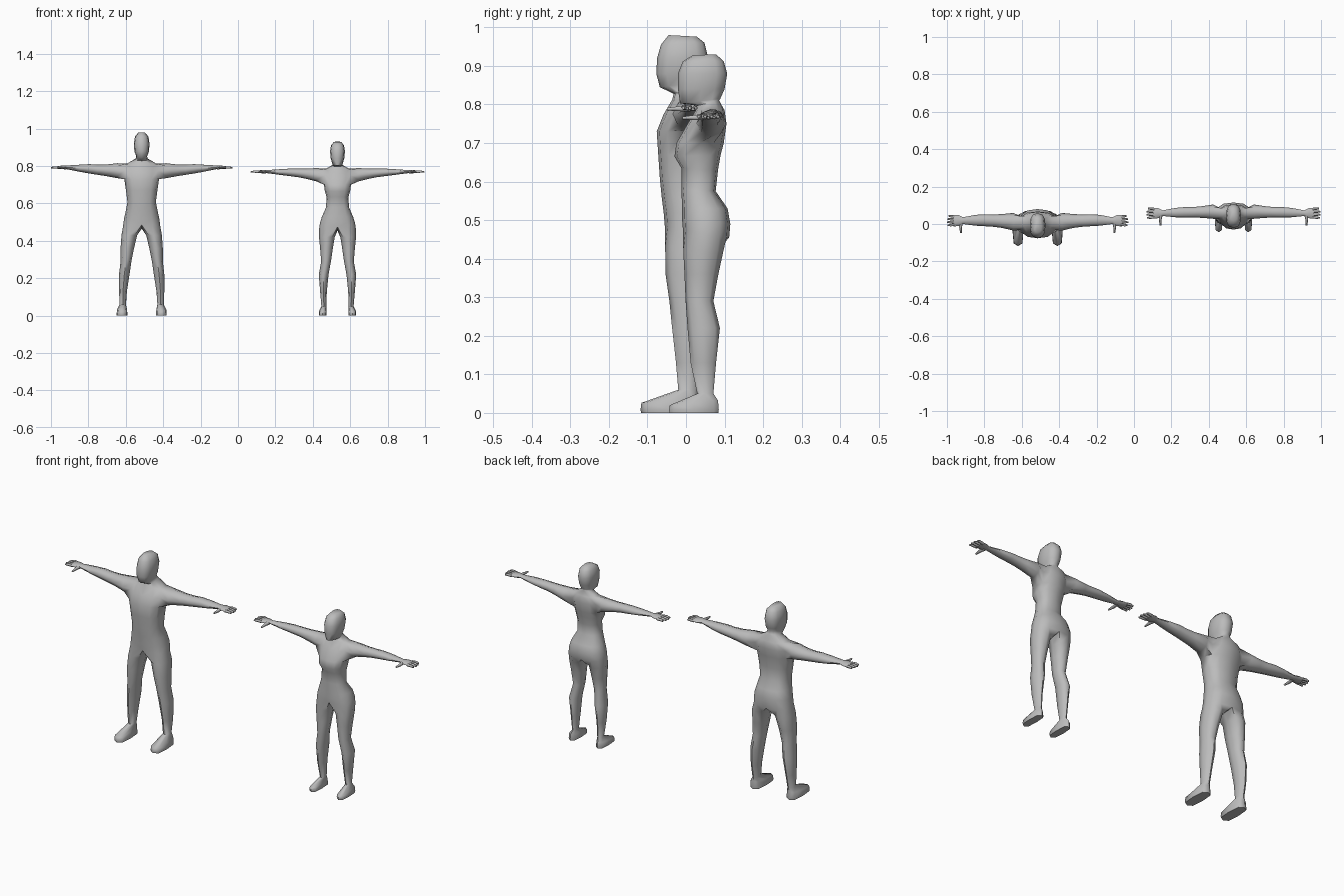
import bpy, bmesh, math
from mathutils import Vector

grey = bpy.data.materials.new("plain grey")
grey.diffuse_color = (0.5, 0.5, 0.5, 1)


def power(v, e):
    return math.copysign(abs(v) ** e, v)


def half_ring(bm, zf, zb, hw, yf, yb):
    """Seven points from front centre round the side to back centre."""
    out = []
    for i in range(7):
        a = math.pi * i / 6
        c, s = power(math.cos(a), 0.8), abs(math.sin(a)) ** 0.8
        x = 0 if i in (0, 6) else hw * s
        y = (yf + yb) / 2 - (yb - yf) / 2 * c
        out.append(bm.verts.new((x, y, zf + (zb - zf) * (1 - c) / 2)))
    return out


def leg_ring(bm, zf, zb, cx, cy, rx, ry, e=1.0):
    out = []
    for i in range(8):
        a = (i - 3) * math.pi / 4
        c, s = power(math.cos(a), e), power(math.sin(a), e)
        out.append(bm.verts.new((cx + rx * c, cy + ry * s, zf + (zb - zf) * (s + 1) / 2)))
    return out


def arm_ring(bm, x, cy, cz, ry, rz):
    out = []
    for i in range(8):
        a = math.radians(-135 + 45 * i)
        out.append(bm.verts.new((x, cy + ry * math.cos(a), cz + rz * math.sin(a))))
    return out


def bridge(bm, a, b):
    n = len(a)
    for i in range(n):
        j = (i + 1) % n
        bm.faces.new((a[i], a[j], b[j], b[i]))


def loft(bm, rings):
    for a, b in zip(rings, rings[1:]):
        bridge(bm, a, b)
    bm.faces.new(rings[-1])


def tube(bm, points, radii):
    """Closed six-sided digit along a path."""
    points = [Vector(p) for p in points]
    axis = (points[-1] - points[0]).normalized()
    up = Vector((0, 0, 1))
    side = axis.cross(up).normalized()
    rings = []
    for p, r in zip(points, radii):
        rings.append([bm.verts.new(p + side * r * math.cos(k * math.pi / 3)
                                   + up * r * math.sin(k * math.pi / 3)) for k in range(6)])
    bm.faces.new(rings[0])
    loft(bm, rings)


def figure(name, x, torso, armpit, arm, leg, foot, tip):
    bm = bmesh.new()
    # torso, neck and head, leaving a socket for the arm
    rows = [half_ring(bm, *r) for r in torso]
    for k, (a, b) in enumerate(zip(rows, rows[1:])):
        for i in range(6):
            if k in (armpit, armpit + 1) and i in (2, 3):
                continue
            bm.faces.new((a[i], a[i + 1], b[i + 1], b[i]))
    bm.faces.new(rows[-1])
    # arm and palm
    lo, mid, hi = rows[armpit:armpit + 3]
    socket = [lo[2], lo[3], lo[4], mid[4], hi[4], hi[3], hi[2], mid[2]]
    loft(bm, [socket] + [arm_ring(bm, *r) for r in arm])
    # fingers and thumb
    px, py, pz = arm[-1][:3]
    for k, short in enumerate((0.004, 0, 0.002, 0.009)):
        off = (k - 1.5) * 0.0145
        end = tip - short
        tube(bm, [(px - 0.008, py + off, pz), ((px + end) / 2, py + off * 1.1, pz + 0.001),
                  (end, py + off * 1.15, pz - 0.001)], (0.0068, 0.0065, 0.004))
    tx = px - 0.042
    tube(bm, [(tx, py - 0.006, pz - 0.001), (tx + 0.004, py - 0.035, pz - 0.003),
              (tx + 0.002, py - 0.067, pz - 0.004)], (0.010, 0.0075, 0.004))
    # leg, starting at the crotch
    hip = rows[0]
    y = (hip[0].co.y + hip[6].co.y) / 2
    crotch = bm.verts.new((0, y, hip[3].co.z))
    legs = [hip + [crotch]] + [leg_ring(bm, r[0], r[0], *r[1:]) for r in leg]
    # foot
    cx, rx, toe, heel, ztoe, zheel = foot
    cy, ry = (toe + heel) / 2, (heel - toe) / 2
    legs.append(leg_ring(bm, ztoe, zheel, cx, cy, rx * 0.92, ry * 0.97, 0.6))
    legs.append(leg_ring(bm, 0.008, 0.008, cx, cy, rx, ry, 0.6))
    legs.append(leg_ring(bm, 0, 0, cx, cy, rx * 0.97, ry * 0.98, 0.6))
    loft(bm, legs)

    # mirror the half body across its middle
    geom = bm.verts[:] + bm.edges[:] + bm.faces[:]
    dup = bmesh.ops.duplicate(bm, geom=geom)["geom"]
    for v in dup:
        if isinstance(v, bmesh.types.BMVert):
            v.co.x = -v.co.x
    bmesh.ops.remove_doubles(bm, verts=[v for v in bm.verts if abs(v.co.x) < 1e-5], dist=1e-5)
    bmesh.ops.recalc_face_normals(bm, faces=bm.faces[:])
    me = bpy.data.meshes.new(name)
    bm.to_mesh(me)
    bm.free()
    me.materials.append(grey)
    ob = bpy.data.objects.new(name, me)
    ob.location.x = x
    bpy.context.collection.objects.link(ob)
    bpy.ops.object.select_all(action='DESELECT')
    ob.select_set(True)
    bpy.context.view_layer.objects.active = ob
    bpy.ops.object.shade_smooth_by_angle(angle=math.radians(65))


# torso: z front, z back, half width, y front, y back
# arm: x, y, z, y radius, z radius    leg: z, x, y, x radius, y radius
# foot: x, half width, toe y, heel y, toe z, heel z
figure("tall_figure", -0.515,
       [(.485, .465, .100, -.055, .074), (.52, .52, .094, -.058, .080),
        (.56, .56, .085, -.063, .070), (.61, .605, .076, -.068, .050),
        (.67, .67, .084, -.072, .050), (.73, .73, .093, -.076, .058),
        (.775, .775, .098, -.058, .067), (.812, .812, .080, -.036, .064),
        (.828, .845, .033, -.032, .045), (.845, .860, .029, -.068, .043),
        (.88, .875, .039, -.077, .050), (.92, .92, .042, -.075, .058),
        (.955, .96, .036, -.065, .048), (.98, .976, .019, -.045, .028)], 5,
       [(.13, .012, .775, .047, .040), (.19, .016, .777, .037, .031),
        (.235, .018, .780, .033, .027), (.28, .020, .785, .032, .025),
        (.33, .020, .788, .029, .019), (.40, .018, .793, .018, .010),
        (.422, .018, .793, .029, .010), (.450, .018, .792, .031, .007)],
       [(.43, .066, .008, .042, .062), (.36, .077, .002, .036, .055),
        (.29, .084, .002, .029, .045), (.22, .093, .010, .028, .046),
        (.13, .100, .010, .021, .036), (.06, .101, .006, .017, .026)],
       (.105, .029, -.118, .035, .026, .040), .485)

figure("short_figure", .532,
       [(.475, .455, .098, -.008, .112), (.50, .49, .094, -.010, .115),
        (.53, .53, .083, -.010, .108), (.58, .575, .062, -.012, .077),
        (.635, .63, .058, -.012, .083), (.665, .67, .068, -.030, .090),
        (.70, .70, .072, -.025, .098), (.75, .75, .077, .004, .105),
        (.785, .785, .064, .025, .100), (.797, .810, .026, .028, .086),
        (.803, .815, .027, -.015, .089), (.84, .84, .036, -.021, .100),
        (.88, .88, .040, -.021, .107), (.912, .912, .034, -.008, .098),
        (.928, .93, .019, .018, .078)], 6,
       [(.11, .066, .753, .038, .036), (.17, .064, .759, .031, .027),
        (.21, .063, .763, .028, .023), (.255, .063, .766, .028, .020),
        (.31, .061, .768, .025, .015), (.378, .058, .770, .015, .008),
        (.402, .058, .770, .027, .009), (.430, .058, .769, .029, .006)],
       [(.42, .057, .045, .042, .052), (.36, .059, .040, .034, .044),
        (.29, .061, .035, .026, .036), (.22, .074, .046, .026, .042),
        (.13, .075, .045, .018, .033), (.05, .073, .050, .013, .021)],
       (.079, .021, -.044, .085, .020, .032), .466)
